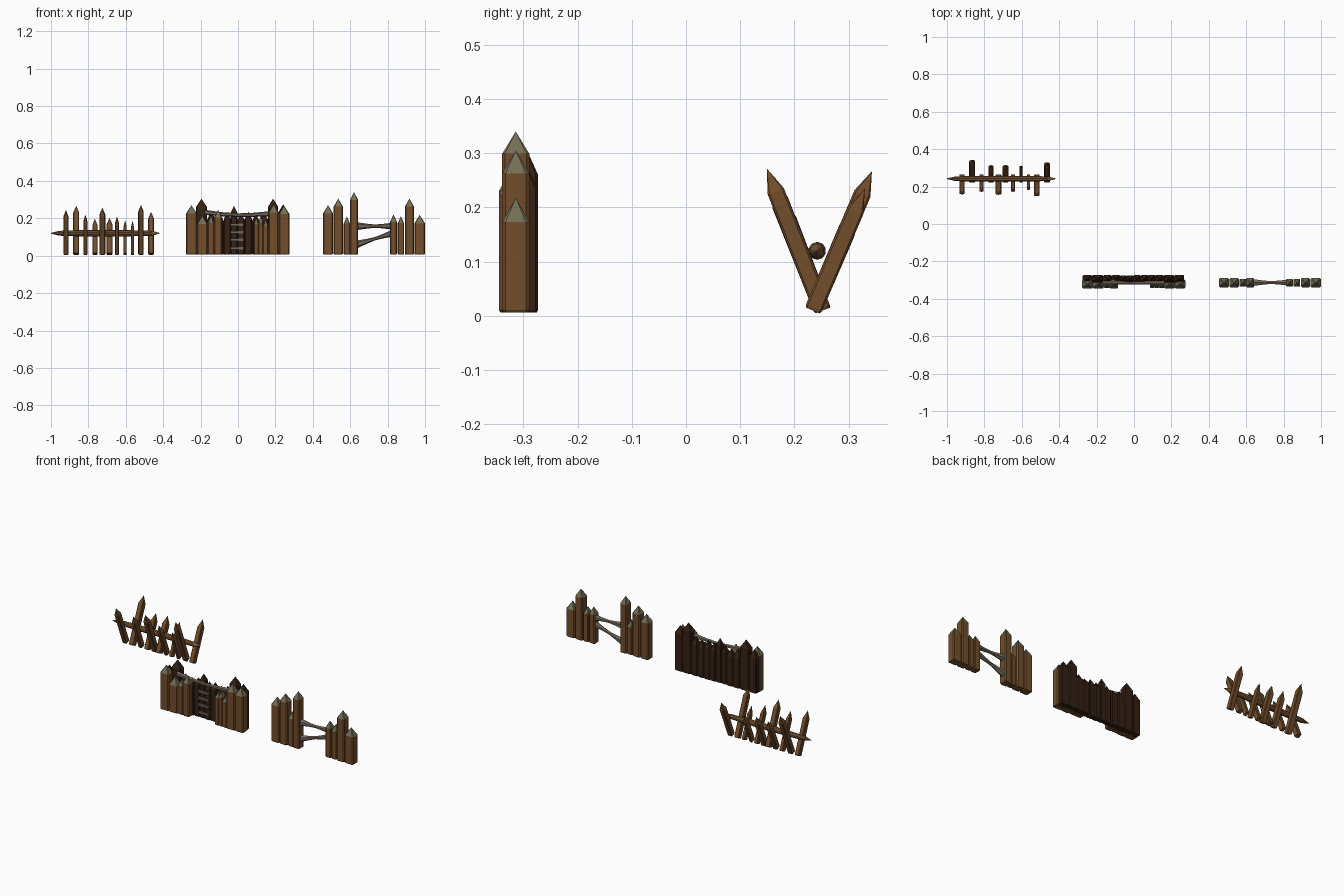
import bpy, bmesh, math
from mathutils import Vector

if "Cube" in bpy.data.objects:
    bpy.data.objects.remove(bpy.data.objects["Cube"])


def mat(name, c):
    m = bpy.data.materials.new(name)
    m.diffuse_color = (*c, 1)
    m.use_nodes = True
    m.node_tree.nodes["Principled BSDF"].inputs["Base Color"].default_value = m.diffuse_color
    return m


WOOD = mat("wood", (0.17, 0.075, 0.025))
DARK = mat("dark_wood", (0.035, 0.015, 0.007))
CAP = mat("weathered_tip", (0.17, 0.155, 0.09))
GREY = mat("grey_beam", (0.17, 0.14, 0.10))
LOG = mat("log_wood", (0.20, 0.10, 0.04))


def finish(name, bm, mats):
    bmesh.ops.recalc_face_normals(bm, faces=bm.faces)
    me = bpy.data.meshes.new(name)
    bm.to_mesh(me)
    bm.free()
    for m in mats:
        me.materials.append(m)
    ob = bpy.data.objects.new(name, me)
    bpy.context.collection.objects.link(ob)
    return ob


def spike(name, base, tip, w, d, tip_len, body, cap):
    """Chamfered square post from base to a pyramid tip."""
    base, tip = Vector(base), Vector(tip)
    axis = (tip - base).normalized()
    side = Vector((1, 0, 0))
    fwd = axis.cross(side)
    a, b, c = w / 2, d / 2, min(w, d) * 0.12
    prof = [(a, -b + c), (a, b - c), (a - c, b), (-a + c, b),
            (-a, b - c), (-a, -b + c), (-a + c, -b), (a - c, -b)]
    length = (tip - base).length
    bm = bmesh.new()
    rings = []
    for z, s in ((0, 0.88), (0.005, 1), (length - tip_len, 1)):
        rings.append([bm.verts.new(base + axis * z + side * x * s + fwd * y * s)
                      for x, y in prof])
    top = bm.verts.new(tip)
    bm.faces.new(rings[0])
    for r, q in zip(rings, rings[1:]):
        for i in range(8):
            j = (i + 1) % 8
            bm.faces.new((r[i], r[j], q[j], q[i]))
    for i in range(8):
        f = bm.faces.new((rings[2][i], rings[2][(i + 1) % 8], top))
        f.material_index = 1
    return finish(name, bm, (body, cap))


def tube(name, pts, radii, sides, material):
    """Tapered faceted log running along x."""
    bm = bmesh.new()
    rings = []
    for p, r in zip(pts, radii):
        rings.append([bm.verts.new((p[0], p[1] + r * math.cos(t), p[2] + r * math.sin(t)))
                      for t in [math.tau * (i + 0.5) / sides for i in range(sides)]])
    bm.faces.new(rings[0])
    bm.faces.new(rings[-1])
    for r, q in zip(rings, rings[1:]):
        for i in range(sides):
            j = (i + 1) % sides
            bm.faces.new((r[i], r[j], q[j], q[i]))
    return finish(name, bm, (material,))


def posts(name, rows, y0, y1, body, cap):
    """Upright posts given as (x start, x end, tip height)."""
    for x0, x1, z in rows:
        x, y = (x0 + x1) / 2, (y0 + y1) / 2
        depth = (y1 - y0) * (0.85 if x1 - x0 < 0.038 else 1)
        spike(name, (x, y, 0.006), (x, y, z), x1 - x0, depth,
              0.028 + (x1 - x0) * 0.3, body, cap)


# Spiked barricade: crossed stakes leaning over a horizontal log
for x, y, z, w in [(-.92, .158, .245, .028), (-.865, .343, .267, .032),
                   (-.816, .172, .22, .022), (-.765, .315, .198, .028),
                   (-.725, .156, .257, .032), (-.687, .315, .203, .032),
                   (-.647, .172, .21, .022), (-.604, .312, .19, .018),
                   (-.564, .182, .187, .018), (-.519, .149, .272, .03),
                   (-.465, .33, .235, .03)]:
    by = 0.252 if y < 0.24 else 0.234
    spike("leaning_stake", (x, by, 0.01), (x, y, z), w, 0.032, 0.045, WOOD, WOOD)
tube("barricade_log", [(x, .242, .12) for x in (-1, -.955, -.85, -.58, -.46, -.42)],
     [.002, .013, .0165, .0165, .013, .002], 10, LOG)

# Gate: dark rear wall
posts("rear_wall_post",
      [(-.275, -.225, .26), (-.225, -.165, .305), (-.165, -.12, .235), (-.12, -.075, .225),
       (-.075, -.04, .235), (-.04, -.003, .267), (-.003, .035, .23), (.035, .075, .235),
       (.075, .115, .225), (.115, .16, .235), (.16, .215, .305), (.215, .268, .275)],
      -.313, -.273, DARK, DARK)
# Gate: brown front posts on both sides of the opening
posts("front_wall_post",
      [(-.278, -.22, .27), (-.22, -.162, .215), (-.162, -.128, .215), (-.128, -.085, .245),
       (.085, .11, .205), (.11, .134, .215), (.134, .162, .195),
       (.162, .218, .275), (.218, .275, .268)],
      -.345, -.298, WOOD, CAP)
# Gate: sagging top beam and ladder rungs
tube("gate_beam", [(-.18, -.315, .232), (-.09, -.315, .222), (0, -.315, .217),
                   (.09, -.315, .219), (.17, -.315, .224)],
     [.014, .011, .009, .011, .014], 6, GREY)
for z in (.04, .085, .125, .165):
    tube("gate_rung", [(-.04, -.314, z), (.03, -.314, z)], [.009, .009], 4, GREY)

# Broken fence: two groups of posts
posts("fence_post",
      [(.455, .508, .27), (.511, .561, .305), (.565, .599, .21), (.599, .642, .34),
       (.813, .85, .22), (.854, .888, .212), (.892, .941, .305), (.943, 1.0, .218)],
      -.339, -.289, WOOD, CAP)
# Broken fence: pinched cross beams between the groups
for za, zb in ((.158, .158), (.055, .125)):
    xs = [.62, .642, .69, .73, .775, .82, .84]
    tube("cross_beam",
         [(x, -.313, za + (zb - za) * (x - .62) / .22) for x in xs],
         [.022, .02, .013, .009, .012, .018, .02], 6, GREY)
